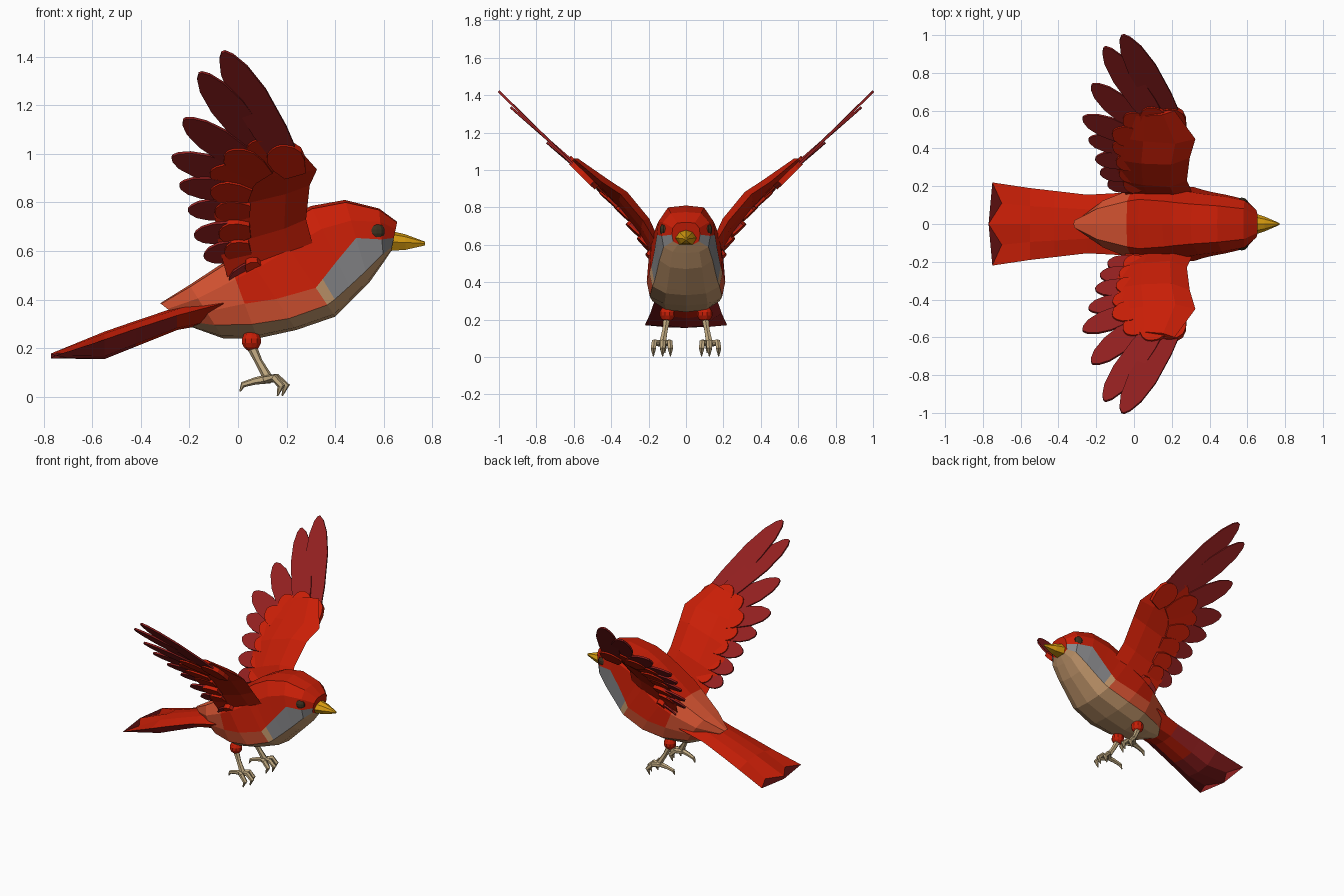
import bpy, bmesh, math
from mathutils import Vector as V

if "Cube" in bpy.data.objects:
    bpy.data.objects.remove(bpy.data.objects["Cube"])


def material(name, rgb):
    m = bpy.data.materials.new(name)
    m.diffuse_color = (*rgb, 1)
    m.use_nodes = True
    m.node_tree.nodes["Principled BSDF"].inputs["Base Color"].default_value = m.diffuse_color
    return m


RED = material("bright red", (0.58, 0.013, 0.002))
SALMON = material("salmon", (0.68, 0.088, 0.032))
MAROON = material("maroon", (0.29, 0.014, 0.014))
GREY = material("cheek grey", (0.24, 0.24, 0.25))
TAN = material("belly tan", (0.56, 0.32, 0.155))
GOLD = material("beak gold", (0.68, 0.33, 0.005))
EYE = material("eye brown", (0.045, 0.03, 0.014))
LEG = material("leg buff", (0.53, 0.40, 0.22))


def add_loft(bm, rings, rule=lambda i, j: 0):
    """Skin closed rings of points and cap both ends."""
    vs = [[bm.verts.new(p) for p in r] for r in rings]
    n = len(vs[0])
    for i in range(len(vs) - 1):
        for j in range(n):
            k = (j + 1) % n
            f = bm.faces.new((vs[i][j], vs[i][k], vs[i + 1][k], vs[i + 1][j]))
            f.material_index = rule(i, j)
    for i, ring in ((0, vs[0]), (len(vs) - 1, vs[-1])):
        bm.faces.new(ring).material_index = rule(i, 0)


def add_tube(bm, path, sides=6):
    """Tapered limb through (x, y, z, radius) points."""
    pts = [V(p[:3]) for p in path]
    rings = []
    for i, p in enumerate(pts):
        d = pts[min(i + 1, len(pts) - 1)] - pts[max(i - 1, 0)]
        a = d.cross(V((0, 1, 0.1))).normalized()
        b = d.cross(a).normalized()
        rings.append([p + path[i][3] * (a * math.cos(t) + b * math.sin(t))
                      for t in (2 * math.pi * s / sides for s in range(sides))])
    add_loft(bm, rings)


def finish(name, bm, mats, mirror=False):
    bmesh.ops.recalc_face_normals(bm, faces=bm.faces)
    me = bpy.data.meshes.new(name)
    bm.to_mesh(me)
    bm.free()
    for m in mats:
        me.materials.append(m)
    ob = bpy.data.objects.new(name, me)
    bpy.context.collection.objects.link(ob)
    if mirror:
        mod = ob.modifiers.new("mirror", 'MIRROR')
        mod.use_axis = (False, True, False)
        mod.use_mirror_merge = False
    return ob


# Body: slanted sections (top x, z, bottom x, z, half width, cheek border, belly border)
sections = [
    (0.655, 0.72, 0.63, 0.60, 0.075, 0.55, 0.85),
    (0.58, 0.775, 0.60, 0.555, 0.13, 0.58, 0.85),
    (0.44, 0.81, 0.54, 0.47, 0.155, 0.46, 0.86),
    (0.30, 0.785, 0.48, 0.41, 0.17, 0.60, 0.88),
    (0.20, 0.735, 0.425, 0.355, 0.185, 0.66, 0.88),
    (0.15, 0.70, 0.40, 0.33, 0.195, 0.68, 0.87),
    (0.02, 0.61, 0.24, 0.275, 0.21, 0.62, 0.86),
    (-0.04, 0.565, 0.08, 0.24, 0.195, 0.56, 0.82),
    (-0.20, 0.46, -0.06, 0.24, 0.13, 0.5, 0.75),
    (-0.32, 0.385, -0.20, 0.29, 0.03, 0.5, 0.75)]
rings = []
for tx, tz, bx, bz, w, a, b in sections:
    half = [(0, 0), (0.62, 0.03), (0.95, 0.25), (1, a), (0.92, b), (0.55, b + (1 - b) * 0.8), (0, 1)]
    full = half + [(-y, t) for y, t in half[-2:0:-1]]
    rings.append([(tx + (bx - tx) * t, y * w, tz + (bz - tz) * t) for y, t in full])


def body_colour(i, j):
    j = min(j, 11 - j)
    if j >= 4 or (j == 3 and i == 4):
        return 3
    if j == 3:
        return 2 if i < 4 else 1
    return 1 if i >= 7 else 0


bm = bmesh.new()
add_loft(bm, rings, body_colour)
finish("body", bm, [RED, SALMON, GREY, TAN])

# Tail: fanned wedge with notched end (x centre, x mid, x edge, half width, z top, z edge, z bottom)
rings = []
for xc, xm, xe, w, zt, ze, zb in [
        (-0.06, -0.06, -0.06, 0.165, 0.42, 0.385, 0.31),
        (-0.25, -0.25, -0.25, 0.155, 0.37, 0.335, 0.275),
        (-0.42, -0.42, -0.42, 0.175, 0.313, 0.28, 0.207),
        (-0.55, -0.55, -0.55, 0.19, 0.268, 0.235, 0.155),
        (-0.77, -0.70, -0.75, 0.22, 0.178, 0.17, 0.158)]:
    zm, zl = (zt + ze) / 2 + 0.008, zb * 0.85 + ze * 0.15
    rings.append([(xc, 0, zt), (xm, w / 2, zm), (xe, w, ze), (xm, w / 2, zl),
                  (xc, 0, zb), (xm, -w / 2, zl), (xe, -w, ze), (xm, -w / 2, zm)])


def tail_colour(i, j):
    if i == 4:                     # end cap
        return 1
    under, middle = 2 <= j <= 5, 3 <= j <= 4
    return 1 if under and i > 0 and not (middle and i == 1) else 0


bm = bmesh.new()
add_loft(bm, rings, tail_colour)
finish("tail", bm, [RED, MAROON])

# Wing panel: rows from root to wrist, each a leading and a trailing point
UP = V((0, -0.68, 0.73))
rings = []
for lead, trail, thick in [
        ((0.32, 0.14, 0.58), (-0.04, 0.15, 0.48), 0.03),
        ((0.28, 0.23, 0.73), (-0.08, 0.23, 0.62), 0.05),
        ((0.295, 0.35, 0.87), (-0.10, 0.34, 0.77), 0.05),
        ((0.325, 0.45, 0.935), (-0.10, 0.46, 0.90), 0.04),
        ((0.215, 0.60, 1.06), (-0.03, 0.57, 1.01), 0.02)]:
    l, t = V(lead), V(trail)
    rings.append([l, l.lerp(t, 0.25) + UP * thick, l.lerp(t, 0.65) + UP * thick * 0.7, t,
                  l.lerp(t, 0.65) - UP * 0.012, l.lerp(t, 0.25) - UP * 0.015])
bm = bmesh.new()
add_loft(bm, rings)
finish("wing_panel", bm, [RED], True)

# Wing feathers: flat rounded blades lying on the raised wing surface
SURF = [(0.1, 0.42), (0.16, 0.52), (0.24, 0.66), (0.34, 0.79), (0.46, 0.92), (0.58, 1.03), (1.0, 1.42)]


def on_wing(x, y, drop):
    for (y0, z0), (y1, z1) in zip(SURF, SURF[1:]):
        if y <= y1:
            break
    return V((x, y, z0 + (z1 - z0) * (y - y0) / (y1 - y0) - drop))


def add_feather(bm, base, tip, width, thick):
    side = (tip - base).cross(UP).normalized() * width
    half = [(0, 0.3), (0.35, 0.47), (0.65, 0.5), (0.85, 0.38), (0.96, 0.2), (1, 0.05)]
    outline = half + [(u, -v) for u, v in reversed(half)]
    flat = [base.lerp(tip, u) + side * v for u, v in outline]
    add_loft(bm, [[p + UP * s * thick / 2 for p in flat] for s in (-1, 1)])


feathers = [  # base x, y, tip x, y, width, share covered by red coverts
    (0.235, 0.49, -0.06, 1.00, 0.155, 0.24),
    (0.16, 0.49, -0.155, 0.94, 0.145, 0.30),
    (0.11, 0.46, -0.22, 0.74, 0.145, 0.46),
    (0.07, 0.43, -0.27, 0.57, 0.14, 0.53),
    (0.05, 0.39, -0.24, 0.45, 0.125, 0.56),
    (0.05, 0.33, -0.205, 0.35, 0.12, 0.57),
    (0.05, 0.27, -0.18, 0.27, 0.12, 0.56),
    (0.05, 0.22, -0.14, 0.21, 0.115, 0.55),
    (0.10, 0.18, -0.03, 0.14, 0.12, 0.4)]
quills, coverts = bmesh.new(), bmesh.new()
for i, (bx, by, tx, ty, w, c) in enumerate(feathers):
    base, tip = on_wing(bx, by, 0.01 if i else 0.03), on_wing(tx, ty, 0.035 if i else 0)
    shift = UP * 0.006 * (i % 2)
    add_feather(quills, base + shift, tip + shift, w, 0.012)
    add_feather(coverts, base + shift, base.lerp(tip, c) + shift, w * 0.98, 0.03)
finish("flight_feathers", quills, [MAROON], True)
finish("covert_feathers", coverts, [RED], True)

# Beak: faceted cone, upper and lower halves meeting at the tip
bm = bmesh.new()
rings = []
for x, w, zt, zm, zb in [(0.62, 0.062, 0.685, 0.637, 0.60), (0.69, 0.04, 0.668, 0.635, 0.605),
                         (0.77, 0.005, 0.638, 0.631, 0.623)]:
    rings.append([(x, 0, zt), (x, w * 0.65, zt * 0.7 + zm * 0.3), (x, w, zm), (x, w * 0.6, zb),
                  (x, -w * 0.6, zb), (x, -w, zm), (x, -w * 0.65, zt * 0.7 + zm * 0.3)])
add_loft(bm, rings)
finish("beak", bm, [GOLD])

# Eyes and thighs: small low-poly spheres
for name, at, r, scale, mat in [("eye", (0.57, 0.112, 0.68), 0.036, (1, 0.8, 1), EYE),
                                ("thigh", (0.055, 0.10, 0.23), 0.042, (1, 1, 1), RED)]:
    bm = bmesh.new()
    bmesh.ops.create_uvsphere(bm, u_segments=10, v_segments=7, radius=r)
    bmesh.ops.scale(bm, verts=bm.verts, vec=scale)
    bmesh.ops.translate(bm, verts=bm.verts, vec=at)
    finish(name, bm, [mat], True)

# Legs, toes and claws
bm = bmesh.new()
add_tube(bm, [(0.05, 0.10, 0.22, 0.022), (0.085, 0.112, 0.145, 0.016), (0.125, 0.125, 0.075, 0.02)])
add_tube(bm, [(0.13, 0.125, 0.075, 0.02), (0.07, 0.12, 0.065, 0.015),
              (0.02, 0.115, 0.05, 0.012), (0.008, 0.113, 0.022, 0.003)])
for dy, reach in ((-0.038, 0), (0, 0.02), (0.045, 0)):
    y = 0.125 + dy
    add_tube(bm, [(0.115, 0.125 + dy * 0.2, 0.072, 0.018), (0.15 + reach / 2, y, 0.078, 0.017),
                  (0.178 + reach, y + dy * 0.1, 0.045, 0.016), (0.162 + reach, y + dy * 0.1, 0.004, 0.003)])
finish("legs", bm, [LEG], True)
